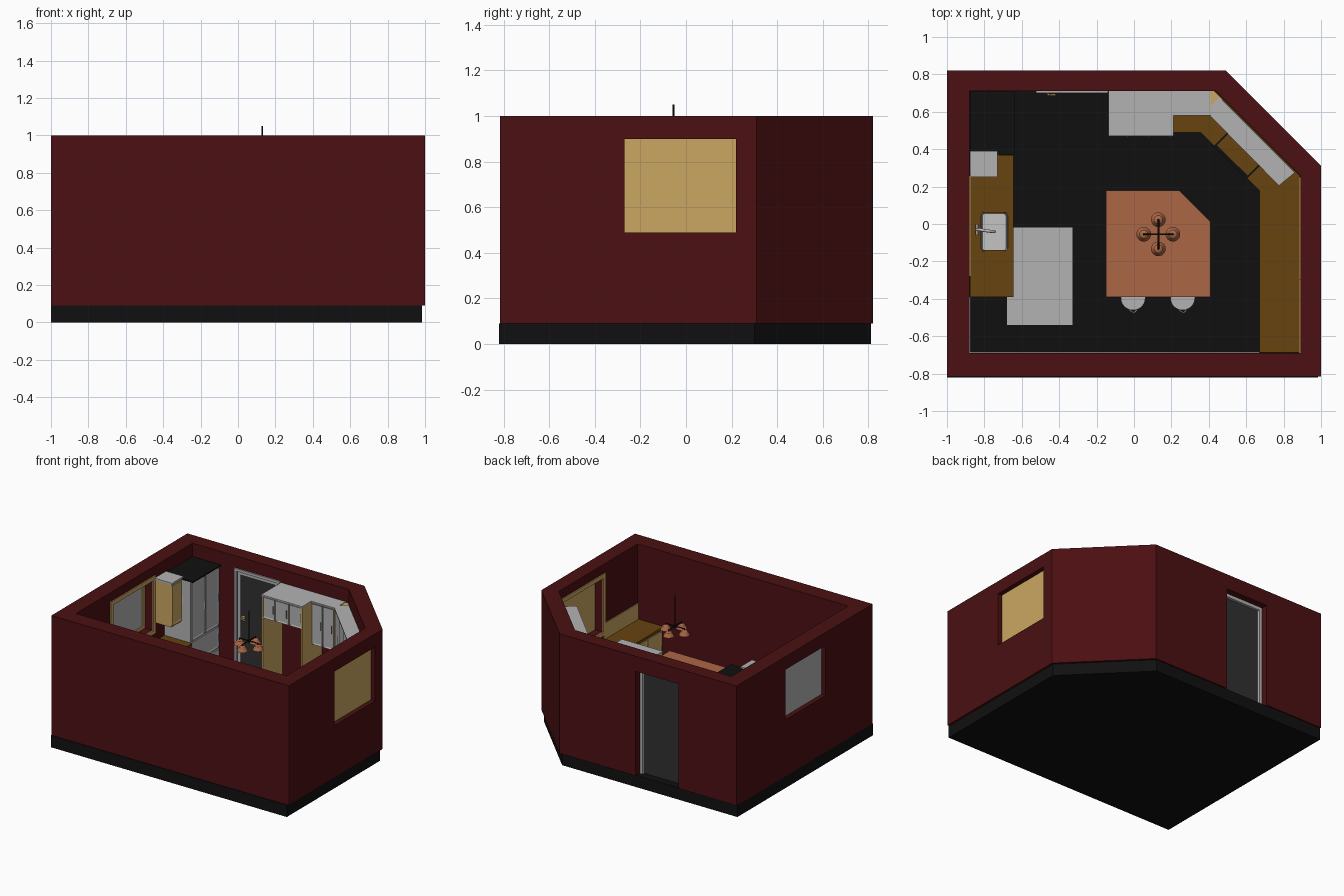
import bpy, bmesh, math
from mathutils import Vector

cube = bpy.data.objects.get("Cube")
if cube:
    bpy.data.objects.remove(cube, do_unlink=True)


def material(name, rgb):
    m = bpy.data.materials.new(name)
    m.use_nodes = True
    m.diffuse_color = (*rgb, 1)
    m.node_tree.nodes["Principled BSDF"].inputs["Base Color"].default_value = (*rgb, 1)
    return m


RED = material("dark red wall", (.07, .005, .006))
BLACK = material("black", (.0053, .0053, .0053))
WHITE = material("pale grey", (.45, .45, .45))
STEEL = material("light steel", (.55, .55, .56))
TAN = material("tan wood", (.60, .39, .12))
BROWN = material("brown counter", (.136, .056, .005))
COPPER = material("copper orange", (.41, .136, .06))
DARK = material("charcoal door", (.03, .03, .03))


def finish(name, bm, mat, smooth=False):
    bmesh.ops.recalc_face_normals(bm, faces=bm.faces)
    me = bpy.data.meshes.new(name)
    bm.to_mesh(me)
    bm.free()
    me.materials.append(mat)
    ob = bpy.data.objects.new(name, me)
    bpy.context.collection.objects.link(ob)
    if smooth:
        select(ob)
        bpy.ops.object.shade_smooth_by_angle()
    return ob


def select(ob):
    bpy.ops.object.select_all(action='DESELECT')
    ob.select_set(True)
    bpy.context.view_layer.objects.active = ob


def prism_mesh(pts, z0, z1):
    bm = bmesh.new()
    face = bm.faces.new([bm.verts.new((x, y, z0)) for x, y in pts])
    up = bmesh.ops.extrude_face_region(bm, geom=[face])
    bmesh.ops.translate(bm, vec=(0, 0, z1 - z0),
                        verts=[v for v in up["geom"] if isinstance(v, bmesh.types.BMVert)])
    return bm


def prism(name, pts, z0, z1, mat):
    return finish(name, prism_mesh(pts, z0, z1), mat)


def box(name, x0, x1, y0, y1, z0, z1, mat):
    return prism(name, [(x0, y0), (x1, y0), (x1, y1), (x0, y1)], z0, z1, mat)


def cyl(name, centre, r1, r2, h, mat, seg=20):
    bm = bmesh.new()
    bmesh.ops.create_cone(bm, cap_ends=True, segments=seg, radius1=r1, radius2=r2, depth=h)
    bmesh.ops.translate(bm, vec=centre, verts=bm.verts)
    return finish(name, bm, mat, True)


def cut(ob, cutter):
    mod = ob.modifiers.new("cut", 'BOOLEAN')
    mod.operation, mod.solver, mod.object = 'DIFFERENCE', 'EXACT', cutter
    select(ob)
    bpy.ops.object.modifier_apply(modifier=mod.name)
    bpy.data.objects.remove(cutter, do_unlink=True)


def pipe(name, pts, r, mat):
    cu = bpy.data.curves.new(name, 'CURVE')
    cu.dimensions, cu.bevel_depth, cu.bevel_resolution = '3D', r, 2
    cu.use_fill_caps = True
    sp = cu.splines.new('POLY')
    sp.points.add(len(pts) - 1)
    for p, co in zip(sp.points, pts):
        p.co = (*co, 1)
    cu.materials.append(mat)
    ob = bpy.data.objects.new(name, cu)
    bpy.context.collection.objects.link(ob)
    return ob


def doors(name, p0, p1, z0, z1, n, mat):
    """A row of n recessed panel doors with handles, facing right of p0 -> p1."""
    a, b = Vector(p0), Vector(p1)
    d = (b - a).normalized()
    out = Vector((d.y, -d.x))
    for i in range(n):
        s = a.lerp(b, i / n) + d * .004
        e = a.lerp(b, (i + 1) / n) - d * .004
        bm = prism_mesh([s, e, e + out * .009, s + out * .009], z0 + .004, z1 - .004)
        bmesh.ops.recalc_face_normals(bm, faces=bm.faces)
        front = [f for f in bm.faces if f.normal.xy.dot(out) > .9]
        bmesh.ops.inset_individual(bm, faces=front, thickness=.015, depth=-.005)
        finish(f"{name}_{i + 1}", bm, mat)
        h = e - d * .01 + out * .016
        zm = (z0 + z1) / 2
        pipe(f"{name}_handle_{i + 1}", [(*h, zm - .03), (*h, zm + .03)], .003, STEEL)


# Floor slab and the wall ring with its openings
prism("floor", [(-1, -.82), (.985, -.82), (.985, .30), (.475, .81), (-1, .81)], 0, .09, BLACK)
walls = prism("walls", [(-1, -.815), (1, -.815), (1, .31), (.49, .82), (-1, .82)], .09, 1, RED)
room = [(-.88, -.69), (.89, -.69), (.89, .257), (.437, .71), (-.88, .71)]
cut(walls, prism("room_cutter", room, .05, 1.1, RED))
cut(walls, box("left_cutter", -1.1, -.8, -.25, .23, .52, .90, RED))
cut(walls, box("right_cutter", .8, 1.1, -.27, .22, .49, .90, RED))
cut(walls, box("door_cutter", -.51, -.15, .6, .9, .05, .885, RED))


def frame(name, axis, at, t, lo, hi, z0, z1, w, mat, sill=True):
    """Rectangular frame on the plane axis = at."""
    bars = [(lo, lo + w, z0, z1), (hi - w, hi, z0, z1), (lo, hi, z1 - w, z1)]
    if sill:
        bars.append((lo, hi, z0, z0 + w))
    for i, (a, b, c, d) in enumerate(bars):
        xy = (at, at + t, a, b) if axis == 'x' else (a, b, at, at + t)
        box(f"{name}_{i + 1}", *xy, c, d, mat)


# Windows and door
box("left_window_pane", -.965, -.955, -.25, .23, .52, .90, WHITE)
frame("left_window_sash", 'x', -.955, .01, -.25, .23, .52, .90, .02, TAN)
frame("left_window_trim", 'x', -.88, .008, -.28, .26, .49, .93, .03, TAN)
box("right_window_pane", .955, .965, -.27, .22, .49, .90, TAN)
frame("right_window_trim", 'x', .882, .008, -.30, .25, .46, .93, .03, TAN)
box("door_leaf", -.51, -.15, .735, .75, .09, .885, DARK)
frame("door_jamb", 'y', .72, .05, -.51, -.15, .09, .885, .025, WHITE, False)
frame("door_trim", 'y', .70, .01, -.525, -.14, .09, .91, .02, WHITE, False)
cyl("door_knob", (-.46, .72, .54), .014, .014, .02, TAN)
pipe("door_lever", [(-.46, .735, .54), (-.46, .69, .54), (-.42, .69, .54)], .006, TAN)

# Skirting
box("front_skirting", -.88, .67, -.69, -.685, .09, .13, WHITE)
box("left_skirting", -.88, -.875, -.69, -.39, .09, .13, WHITE)

# Left run: base units, counter, sink, tap, wall cupboard
base = box("left_base", -.878, -.665, -.38, .365, .09, .41, TAN)
counter = box("left_counter", -.878, -.645, -.39, .37, .41, .43, BROWN)
for ob in (base, counter):
    cut(ob, box("sink_cutter", -.815, -.68, -.14, .06, .36, .5, STEEL))
doors("left_base_door", (-.665, -.38), (-.665, .365), .12, .40, 4, TAN)
bm = prism_mesh([(-.82, -.15), (-.675, -.15), (-.675, .065), (-.82, .065)], .365, .436)
bm.edges.ensure_lookup_table()
upright = [e for e in bm.edges if abs(e.verts[0].co.z - e.verts[1].co.z) > .01]
bmesh.ops.bevel(bm, geom=upright, offset=.025, segments=5, profile=.5, affect='EDGES')
bmesh.ops.recalc_face_normals(bm, faces=bm.faces)
top = [f for f in bm.faces if f.normal.z > .9]
bmesh.ops.inset_region(bm, faces=top, thickness=.009)
bmesh.ops.translate(bm, vec=(0, 0, -.06), verts=list({v for f in top for v in f.verts}))
finish("sink", bm, STEEL, True)
pipe("tap", [(-.84, -.03, .43), (-.84, -.03, .50), (-.825, -.03, .525),
             (-.80, -.035, .53), (-.76, -.04, .525), (-.745, -.04, .50)], .008, STEEL)
pipe("tap_handles", [(-.84, -.06, .445), (-.84, 0, .445)], .007, STEEL)
box("left_wall_cupboard", -.878, -.74, .255, .385, .57, .895, TAN)
box("left_cupboard_top", -.878, -.73, .25, .39, .895, .91, WHITE)
doors("left_cupboard_door", (-.74, .255), (-.74, .385), .58, .89, 1, TAN)

# Fridge in the back left corner
box("fridge_body", -.878, -.66, .372, .708, .09, .89, WHITE)
box("fridge_top", -.878, -.64, .372, .708, .89, .90, BLACK)
doors("fridge_door", (-.66, .375), (-.66, .705), .44, .885, 2, WHITE)
for i, z in enumerate((.10, .27)):
    doors(f"fridge_drawer_{i + 1}", (-.66, .375), (-.66, .705), z, z + .165, 1, WHITE)

# Rug
box("rug", -.68, -.33, -.54, -.02, .09, .098, WHITE)

# Back run: open alcove with bridging cupboard, wall cupboards, corner units
for name, x in (("alcove_left_panel", -.135), ("alcove_right_panel", .198)):
    box(name, x, x + .012, .475, .71, .09, .89, TAN)
box("bridge_cupboard", -.123, .198, .485, .71, .72, .89, TAN)
doors("bridge_door", (-.135, .485), (.21, .485), .72, .89, 3, WHITE)
box("bridge_top", -.135, .21, .47, .71, .89, .90, WHITE)
box("back_cupboard", .21, .40, .59, .71, .57, .89, TAN)
doors("back_cupboard_door", (.21, .59), (.40, .59), .57, .89, 2, WHITE)
box("back_cupboard_top", .21, .41, .58, .71, .89, .90, WHITE)
prism("corner_filler", [(.41, .60), (.475, .665), (.43, .71), (.41, .71)], .57, .895, TAN)
prism("corner_cupboard", [(.42, .58), (.78, .22), (.855, .275), (.45, .68), (.42, .65)],
      .57, .89, TAN)
doors("corner_cupboard_door", (.42, .58), (.78, .22), .57, .89, 3, WHITE)
prism("corner_cupboard_top", [(.41, .575), (.775, .205), (.86, .275), (.455, .68), (.41, .63)],
      .89, .90, WHITE)

# Angled counter along the back, corner and right walls
prism("right_counter", [(.21, .49), (.355, .49), (.67, .18), (.67, -.688), (.888, -.688),
                        (.888, .257), (.437, .708), (.21, .708)], .41, .43, BROWN)
prism("right_base", [(.21, .51), (.365, .51), (.69, .19), (.69, -.688), (.888, -.688),
                     (.888, .257), (.437, .708), (.21, .708)], .09, .41, TAN)
doors("right_base_door", (.69, .18), (.69, -.688), .12, .40, 5, TAN)
doors("back_base_door", (.21, .51), (.36, .51), .12, .40, 1, TAN)
box("right_splashback", .882, .889, -.69, -.28, .43, .55, TAN)

# Cooker set into the angled corner
prism("cooker_front", [(.425, .415), (.60, .243), (.612, .255), (.437, .427)], .10, .432, BLACK)
for i, (x, y) in enumerate(((.428, .418), (.597, .247))):
    prism(f"cooker_seam_{i + 1}", [(x, y), (x + .006, y - .006), (x + .086, y + .074),
                                   (x + .08, y + .08)], .42, .432, BLACK)

# Island
prism("island_top", [(-.15, -.39), (.41, -.39), (.41, .01), (.24, .18), (-.15, .18)],
      .405, .43, COPPER)
prism("island_base", [(-.12, -.24), (.38, -.24), (.38, 0), (.23, .15), (-.12, .15)],
      .09, .405, TAN)
doors("island_door", (.23, .15), (-.12, .15), .12, .40, 2, TAN)

# Stools
for i, x in enumerate((-.005, .26)):
    y = -.395
    n = f"stool_{i + 1}"
    cyl(n + "_seat", (x, y, .315), .06, .066, .025, WHITE, 24)
    for k in range(4):
        a = math.pi / 4 + k * math.pi / 2
        c, s = math.cos(a), math.sin(a)
        pipe(f"{n}_leg_{k + 1}", [(x + .035 * c, y + .035 * s, .31),
                                  (x + .06 * c, y + .06 * s, .09)], .006, STEEL)
    ring = [(x + .052 * math.cos(t * math.pi / 8), y + .052 * math.sin(t * math.pi / 8), .16)
            for t in range(17)]
    pipe(n + "_foot_ring", ring, .004, STEEL)
    pipe(n + "_lip", [(x - .02, y - .066, .31), (x + .005, y - .08, .31),
                      (x + .02, y - .066, .31)], .004, STEEL)

# Pendant lamp with four shades
px, py = .13, -.055
pipe("pendant_rod", [(px, py, .80), (px, py, 1.05)], .004, BLACK)
for k in range(4):
    c, s = math.cos(k * math.pi / 2), math.sin(k * math.pi / 2)
    x, y = px + .078 * c, py + .078 * s
    pipe(f"pendant_arm_{k + 1}", [(px, py, .82), (x, y, .82), (x, y, .80)], .005, BLACK)
    cyl(f"pendant_shade_{k + 1}", (x, y, .79), .039, .022, .03, COPPER, 24)
    cyl(f"pendant_cap_{k + 1}", (x, y, .808), .022, .008, .008, COPPER, 24)
